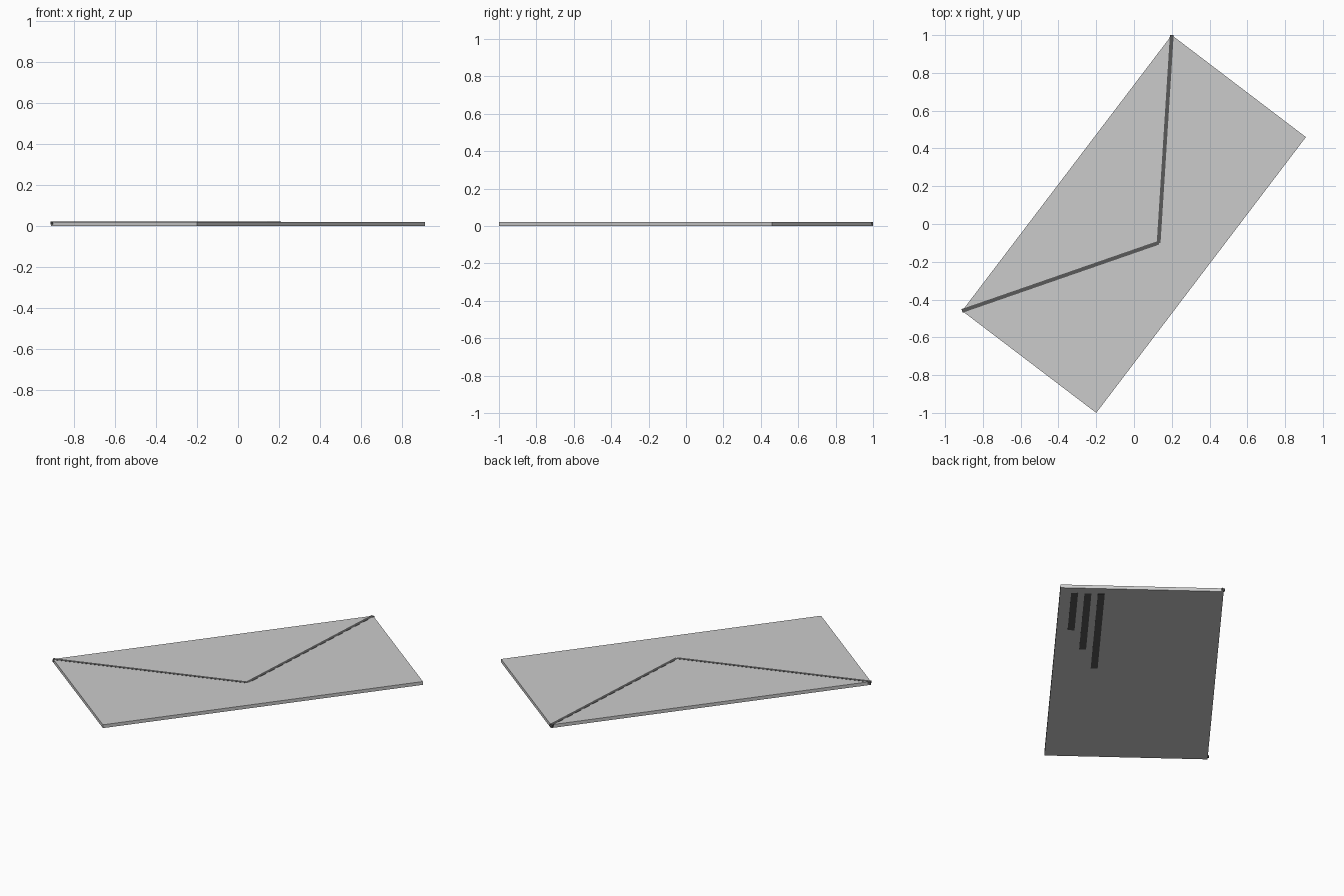
import bpy
from math import atan2, hypot
from mathutils import Matrix

if "Cube" in bpy.data.objects:
    bpy.data.objects.remove(bpy.data.objects["Cube"])

LONG, SHORT = 1.834, 0.892           # envelope sides
HX, HY = LONG / 2, SHORT / 2
TURN = Matrix.Rotation(atan2(1.46, 1.11), 4, 'Z')   # envelope lies turned on the ground

ink = bpy.data.materials.new("dark_ink")
ink.diffuse_color = (0.1, 0.1, 0.1, 1)
ink.use_nodes = True
ink.node_tree.nodes["Principled BSDF"].inputs["Base Color"].default_value = ink.diffuse_color


def box(name, center, size, angle=0.0, mat=None):
    """Box given in the envelope's own axes, then turned with it."""
    bpy.ops.mesh.primitive_cube_add(size=1)
    ob = bpy.context.object
    ob.name = name
    ob.data.transform(TURN @ Matrix.Translation(center)
                      @ Matrix.Rotation(angle, 4, 'Z')
                      @ Matrix.Diagonal((*size, 1)))
    if mat:
        ob.data.materials.append(mat)
    return ob


def strip(name, a, b, width, z0, z1):
    """Dark strip running between two points."""
    dx, dy = b[0] - a[0], b[1] - a[1]
    center = ((a[0] + b[0]) / 2, (a[1] + b[1]) / 2, (z0 + z1) / 2)
    return box(name, center, (hypot(dx, dy), width, z1 - z0), atan2(dy, dx), ink)


# Envelope body
box("envelope_body", (0, 0, 0.011), (LONG, SHORT, 0.02))

# Flap creases from the two back corners to the flap tip
tip = (0, -0.164)
for side, sx in (("left", -1), ("right", 1)):
    strip("flap_crease_" + side, (sx * HX, HY), tip, 0.02, 0.008, 0.022)

# Address lines underneath, each longer than the last
for i in range(3):
    y = -HY + 0.08 + 0.073 * i
    strip(f"address_line_{i + 1}", (HX - 0.055, y),
          (HX - 0.46 - 0.206 * i, y), 0.038, 0.0, 0.006)
